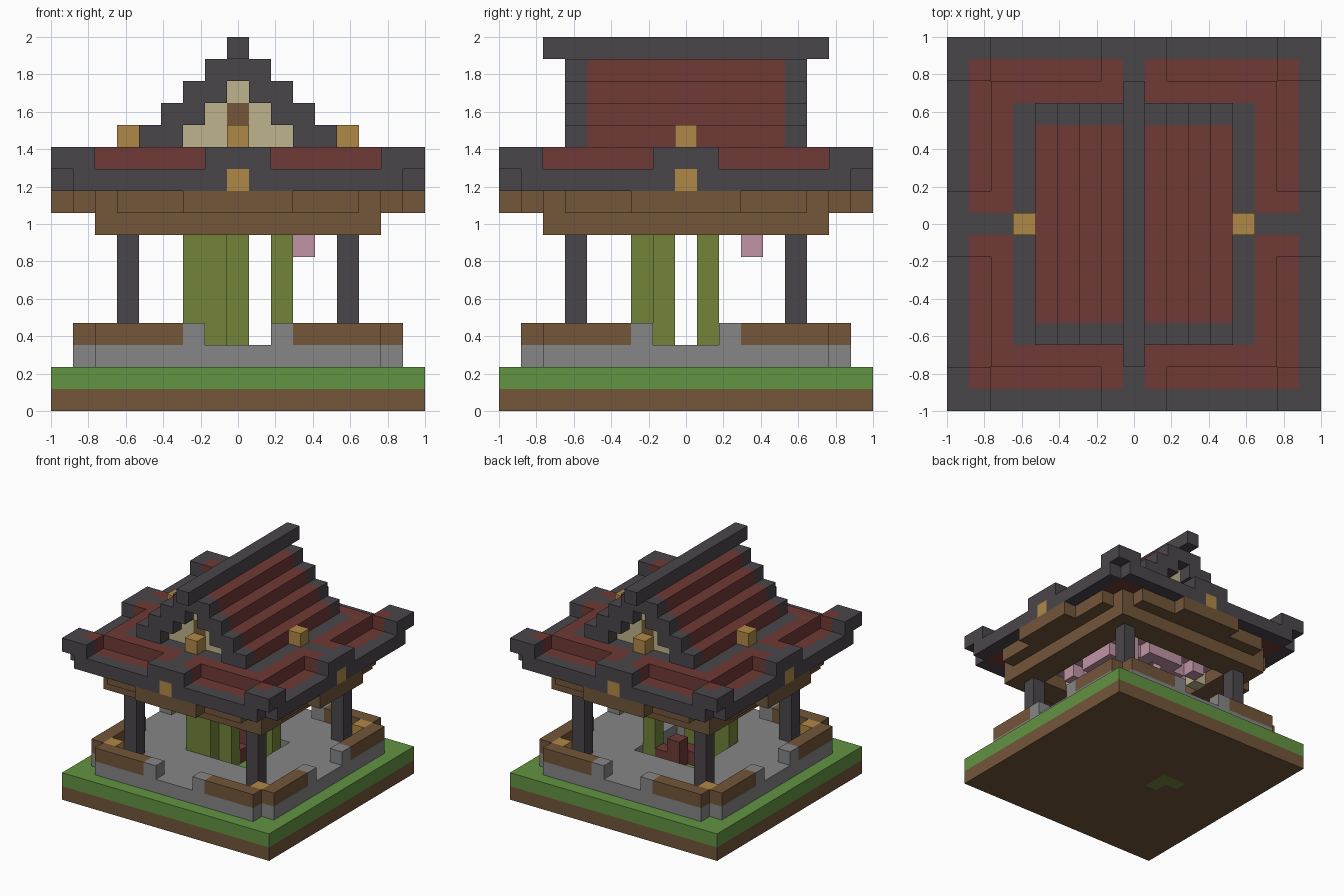
import bpy, bmesh
from math import radians
from mathutils import Vector

if "Cube" in bpy.data.objects:
    bpy.data.objects.remove(bpy.data.objects["Cube"])

N = 8              # cells run from -N to N on x and y
U = 2 / 17         # size of one cell

# Colours, converted from display values to linear
COLOURS = {
    "soil_brown": "73563A", "grass_green": "629342", "stone_grey": "868686",
    "slate_dark": "4A464A", "tile_red": "703A36", "gold_ochre": "B08946",
    "plaster_cream": "BEB38C", "moss_olive": "72833A", "blossom_pink": "C194A6",
}


def linear(code):
    vals = [int(code[i:i + 2], 16) / 255 for i in (0, 2, 4)]
    return [v / 12.92 if v < 0.04 else ((v + 0.055) / 1.055) ** 2.4 for v in vals] + [1]


materials = {}
for name, code in COLOURS.items():
    m = bpy.data.materials.new(name)
    m.use_nodes = True
    m.diffuse_color = linear(code)
    m.node_tree.nodes["Principled BSDF"].inputs["Base Color"].default_value = linear(code)
    materials[name] = m

cells = {}         # (x, y, z) -> (part, colour)


def fill(part, colour, layers, rule=lambda a, b: True):
    """Fill cells whose |x|, |y| pass the rule; the same rule serves all four sides."""
    for z in layers:
        for x in range(-N, N + 1):
            for y in range(-N, N + 1):
                if rule(abs(x), abs(y)):
                    c = colour(abs(x), abs(y)) if callable(colour) else colour
                    cells[x, y, z] = (part, c)


def put(part, colour, spots, layers):
    for x, y in spots:
        for z in layers:
            cells[x, y, z] = (part, colour)


def four_sides(d):
    return [(0, d), (0, -d), (d, 0), (-d, 0)]


# Ground
fill("ground_soil", "soil_brown", [0])
put("roots", "moss_olive", [(-2, 0), (-2, 1), (-3, 1)], [0])
fill("lawn", "grass_green", [1])

# Stone floor with a square pit and cut corners
fill("stone_floor", "stone_grey", [2],
     lambda a, b: a <= 7 and b <= 7 and a + b < 14 and max(a, b) > 2)

# Railing with entrance posts and gold corner caps
fill("railing", "soil_brown", [3], lambda a, b: max(a, b) == 7 and 3 <= min(a, b) <= 6)
fill("entrance_posts", "stone_grey", [3], lambda a, b: max(a, b) == 7 and min(a, b) == 2)
fill("corner_caps", "gold_ochre", [3], lambda a, b: a == 6 and b == 6)

# Pillars
fill("pillars", "slate_dark", range(3, 8), lambda a, b: a == 5 and b == 5)

# Pit steps, stems and blossom canopy
put("pit_steps", "tile_red", [(0, 0), (0, 1), (1, 1), (-1, 0)], [2])
put("pit_steps", "tile_red", [(0, 1)], [3])
put("blossom", "blossom_pink", [(3, 3)], [7])
fill("blossom", "blossom_pink", [8], lambda a, b: a + b in (3, 4, 6) and max(a, b) < 4)
fill("blossom", "blossom_pink", [9], lambda a, b: max(a, b) <= 4)
put("stems", "moss_olive", [(-2, -2), (-1, -2), (0, -1), (2, 1)], range(2, 9))
put("inner_panels", "plaster_cream", [(2, -4), (-4, 2)], [8])

# Timber beams: a square ring, then stepped brackets
fill("lower_beams", "soil_brown", [8], lambda a, b: max(a, b) in (5, 6))
reach = {5: 5, 6: 6, 7: 5, 8: 2}
fill("upper_beams", "soil_brown", [9],
     lambda a, b: max(a, b) > 4 and min(a, b) <= reach[max(a, b)])


# Lower roof: dark rim and centre strips, red tiles, raised corners and middles
def eave_colour(a, b):
    dark = max(a, b) == 8 or min(a, b) == 0 or max(a, b) <= 5
    return "slate_dark" if dark else "tile_red"


fill("eaves", eave_colour, [10], lambda a, b: a + b < 16)
fill("lower_roof", eave_colour, [11],
     lambda a, b: max(a, b) <= 6 or min(a, b) <= 1 or min(a, b) >= 7)
put("eave_studs", "gold_ochre", four_sides(8), [10])

# Upper roof: stepped slopes with dark barge boards and plaster gables
for step in range(4):
    z, w = 12 + step, 4 - step
    fill("upper_roof", "tile_red", [z], lambda a, b: a <= w and b <= 4)
    fill("gables", "plaster_cream", [z], lambda a, b: a <= w - 2 and b == 4)
    fill("barge_boards", "slate_dark", [z],
         lambda a, b: max(0, w - 1) <= a <= w and b == 5)
fill("barge_boards", "slate_dark", [15], lambda a, b: a <= 1 and b == 5)
fill("gable_vents", "soil_brown", [13], lambda a, b: a == 0 and b == 4)
put("roof_studs", "gold_ochre", four_sides(5), [12])
fill("ridge", "slate_dark", [16], lambda a, b: a == 0 and b <= 6)

# Turn each part into a mesh of its exposed faces, merged where flat
DIRS = [Vector(d) * s for d in ((1, 0, 0), (0, 1, 0), (0, 0, 1)) for s in (1, -1)]


def build(part):
    own = {c: v[1] for c, v in cells.items() if v[0] == part}
    used = sorted(set(own.values()))
    bm = bmesh.new()
    verts = {}

    def vert(p):
        key = tuple(round(v * 2) for v in p)
        if key not in verts:
            verts[key] = bm.verts.new(p * U)
        return verts[key]

    for cell, colour in own.items():
        centre = Vector(cell) + Vector((0, 0, 0.5))
        for d in DIRS:
            if tuple(int(v) for v in Vector(cell) + d) in cells:
                continue
            s = Vector((d.y, d.z, d.x)) / 2
            t = d.cross(s)
            mid = centre + d / 2
            corners = [mid + s + t, mid - s + t, mid - s - t, mid + s - t]
            face = bm.faces.new([vert(p) for p in corners])
            face.material_index = used.index(colour)
    bmesh.ops.dissolve_limit(bm, angle_limit=radians(1), verts=bm.verts[:],
                             edges=bm.edges[:], delimit={'MATERIAL'})
    mesh = bpy.data.meshes.new(part)
    bm.to_mesh(mesh)
    bm.free()
    for colour in used:
        mesh.materials.append(materials[colour])
    bpy.context.collection.objects.link(bpy.data.objects.new(part, mesh))


for part in sorted({v[0] for v in cells.values()}):
    build(part)
